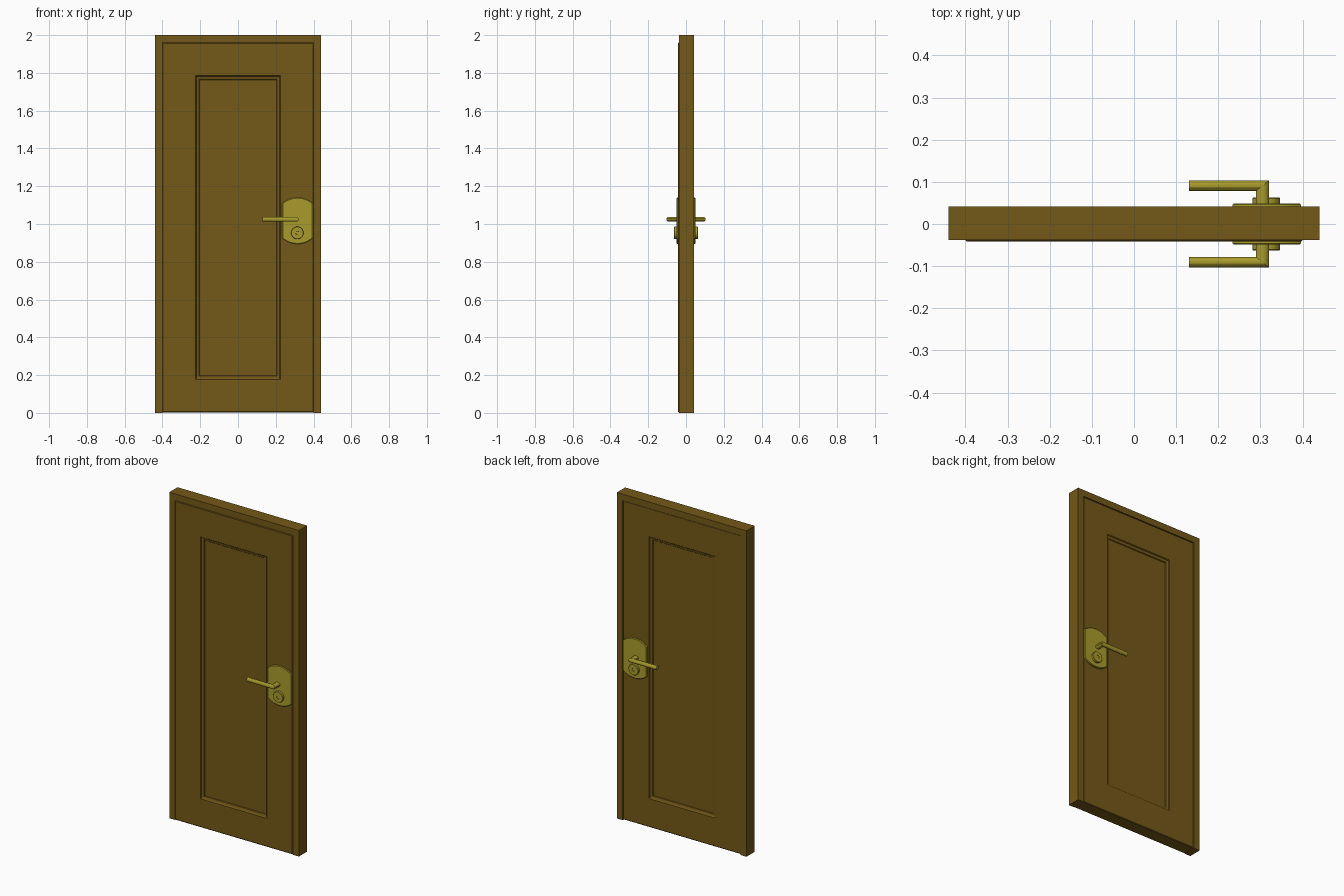
import bpy, bmesh
from math import cos, sin, pi, asin

if "Cube" in bpy.data.objects:
    bpy.data.objects.remove(bpy.data.objects["Cube"])


def material(name, rgb):
    m = bpy.data.materials.new(name)
    m.diffuse_color = (*rgb, 1)
    m.use_nodes = True
    m.node_tree.nodes["Principled BSDF"].inputs["Base Color"].default_value = m.diffuse_color
    return m


WOOD = material("wood", (0.175, 0.098, 0.009))
BRASS = material("brass", (0.40, 0.33, 0.025))


def loft(name, rings, mat, mirror=False):
    """Skin a list of matching rings and cap both ends."""
    bm = bmesh.new()
    loops = [[bm.verts.new(p) for p in ring] for ring in rings]
    n = len(loops[0])
    for a, b in zip(loops, loops[1:]):
        for i in range(n):
            j = (i + 1) % n
            bm.faces.new((a[i], a[j], b[j], b[i]))
    bm.faces.new(loops[0])
    bm.faces.new(loops[-1])
    bmesh.ops.recalc_face_normals(bm, faces=bm.faces)
    mesh = bpy.data.meshes.new(name)
    bm.to_mesh(mesh)
    bm.free()
    ob = bpy.data.objects.new(name, mesh)
    bpy.context.collection.objects.link(ob)
    mesh.materials.append(mat)
    if mirror:  # same fitting on the other face of the door
        mod = ob.modifiers.new("other_side", "MIRROR")
        mod.use_axis = (False, True, False)
    return ob


def smooth(ob):
    bpy.ops.object.select_all(action='DESELECT')
    ob.select_set(True)
    bpy.context.view_layer.objects.active = ob
    bpy.ops.object.shade_smooth_by_angle()


def rect(hx, z0, z1, y):
    return [(-hx, y, z0), (hx, y, z0), (hx, y, z1), (-hx, y, z1)]


def outline(pts, y):
    return [(x, y, z) for x, z in pts]


# Door frame: two jambs and a head, open at the bottom
arch = [(-0.44, 0), (-0.44, 2), (0.44, 2), (0.44, 0),
        (0.40, 0), (0.40, 1.96), (-0.40, 1.96), (-0.40, 0)]
loft("door_frame", [outline(arch, -0.038), outline(arch, 0.042)], WOOD)

# Door leaf: nested rectangles run from the front panel round to the back one
LEAF_C, LEAF_H = -0.002, 0.040
profile = [(0.203, 0.197, 1.763, 0.013), (0.206, 0.195, 1.766, 0.009),
           (0.221, 0.182, 1.781, 0.005), (0.225, 0.178, 1.785, 0.0),
           (0.396, 0.007, 1.956, 0.0), (0.40, 0.003, 1.96, 0.003)]
front = [rect(hx, a, b, LEAF_C - LEAF_H + d) for hx, a, b, d in profile]
back = [rect(hx, a, b, LEAF_C + LEAF_H - d) for hx, a, b, d in profile]
loft("door_leaf", front + back[::-1], WOOD)

# Escutcheon plate: circle clipped by two straight sides
PX, PZ, R, HW = 0.315, 1.017, 0.1225, 0.081


def plate_ring(y, shrink):
    r, w = R - shrink, HW - shrink
    t = asin(w / r)
    angles = [-t + 2 * t * i / 14 for i in range(15)]
    top = [(PX + r * sin(a), y, PZ + r * cos(a)) for a in angles]
    bottom = [(PX - r * sin(a), y, PZ - r * cos(a)) for a in angles]
    return top + bottom


loft("handle_plate", [plate_ring(-0.035, 0), plate_ring(-0.046, 0),
                      plate_ring(-0.049, 0.003)], BRASS, True)


# Lock cylinder with a shallow dished key face
def disc(r, y, n=32):
    return [(PX - 0.001 + r * cos(2 * pi * i / n), y,
             0.953 + r * sin(2 * pi * i / n)) for i in range(n)]


smooth(loft("lock_cylinder", [disc(0.033, -0.045), disc(0.033, -0.0605),
                              disc(0.0315, -0.0625), disc(0.010, -0.0625),
                              disc(0.009, -0.060)], BRASS, True))

# Lever handle: spindle mitred into a bar pointing to the door centre
LX, LY, LZ, RS, RB, N = 0.305, -0.091, 1.025, 0.0155, 0.0124, 12
circle = [(cos(2 * pi * (i + 0.5) / N) / cos(pi / N),
           sin(2 * pi * (i + 0.5) / N)) for i in range(N)]
spindle = [(LX + RS * c, -0.045, LZ + 0.0135 * s) for c, s in circle]
mitre = [(LX + RS * c, LY - RB * c, LZ + 0.0135 * s) for c, s in circle]
tip = [(0.13, LY - RB * c, LZ + 0.0135 * s) for c, s in circle]
smooth(loft("lever_handle", [spindle, mitre, tip], BRASS, True))
